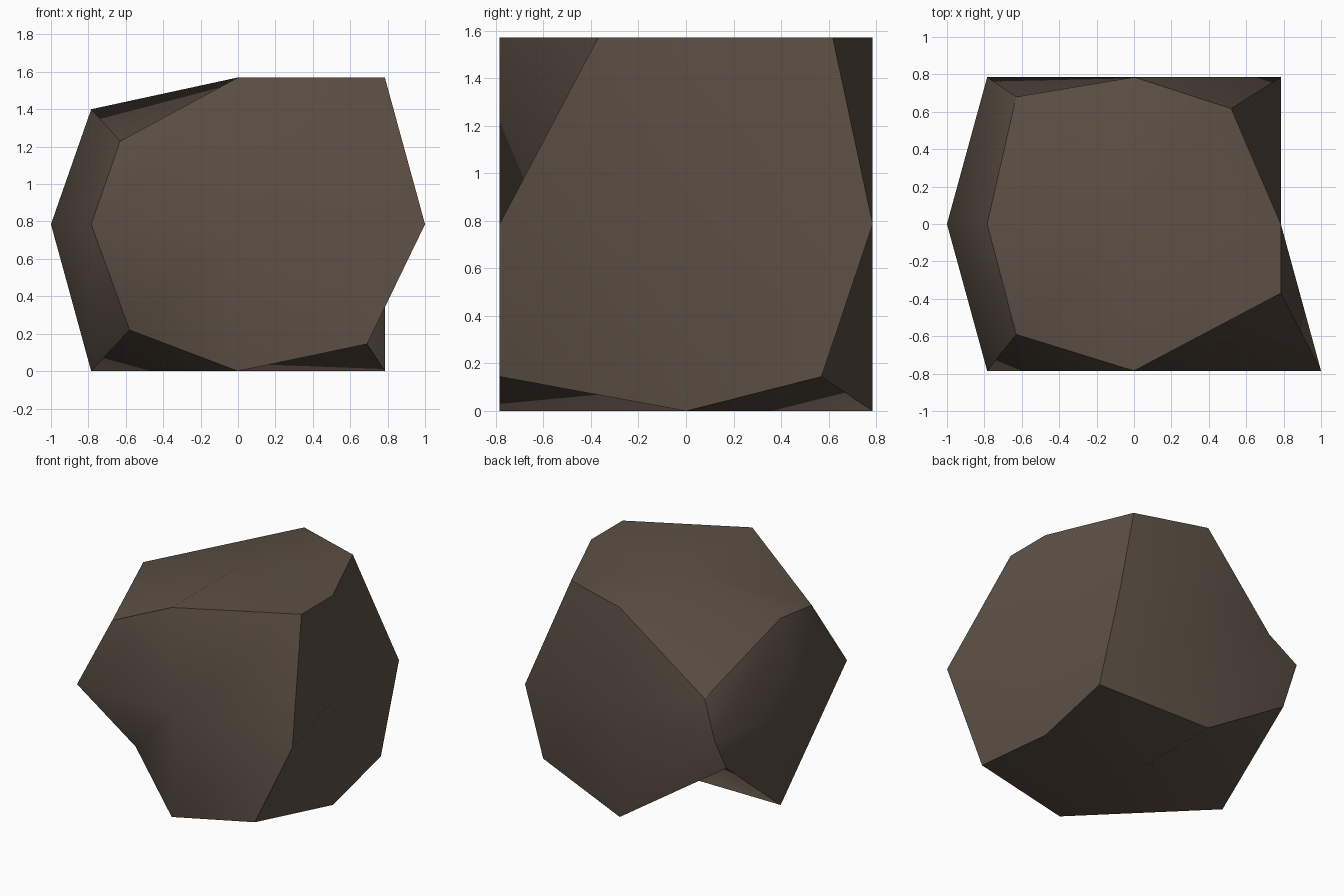
import bpy
from itertools import product

if "Cube" in bpy.data.objects:
    bpy.data.objects.remove(bpy.data.objects["Cube"])

H = 0.785  # half width of the base block

# Chipped or bulging points, keyed by their direction from the block centre
MOVED = {
    (-1, -1, 1): (-0.63, -0.59, 0.445),
    (1, -1, 1): (0.785, -0.37, 0.785),
    (-1, 1, 1): (-0.63, 0.68, 0.23),
    (1, 1, 1): (0.52, 0.617, 0.785),
    (-1, -1, -1): (-0.58, -0.385, -0.565),
    (1, -1, -1): (0.69, -0.785, -0.64),
    (-1, 1, -1): (-0.785, 0.643, -0.265),
    (1, 1, -1): (0.785, 0.57, -0.64),
    (1, -1, 0): (1.0, -0.785, 0.0),
    (-1, 0, 0): (-1.0, 0.0, 0.0),
    (-1, 0, 1): (-0.785, 0.0, 0.615),
}

# Points of a block with every side split in four, then chipped
keys = [k for k in product((-1, 0, 1), repeat=3) if any(k)]
index = {k: i for i, k in enumerate(keys)}
points = []
for k in keys:
    x, y, z = MOVED.get(k, [c * H for c in k])
    points.append((x, y, z + H))

# Four quads per side; the first point decides which way a bent quad folds
faces = []
for axis, side in product(range(3), (-1, 1)):
    for sb, sc in product((-1, 1), repeat=2):
        def at(b, c):
            k = [0, 0, 0]
            k[axis], k[(axis + 1) % 3], k[(axis + 2) % 3] = side, b, c
            return index[tuple(k)]
        quad = [at(0, 0), at(sb, 0), at(sb, sc), at(0, sc)]
        if side * sb * sc < 0:
            quad = [quad[0], quad[3], quad[2], quad[1]]   # face outwards
        fold_to_corner = sb * sc == (-side if axis == 1 else side)
        if not fold_to_corner:
            quad = quad[1:] + quad[:1]
        faces.append(quad)

mesh = bpy.data.meshes.new("boulder")
mesh.from_pydata(points, [], faces)
boulder = bpy.data.objects.new("boulder", mesh)
bpy.context.collection.objects.link(boulder)

# Dark brown stone
stone = bpy.data.materials.new("brown stone")
stone.diffuse_color = (0.108, 0.08, 0.059, 1)
stone.use_nodes = True
stone.node_tree.nodes["Principled BSDF"].inputs["Base Color"].default_value = stone.diffuse_color
mesh.materials.append(stone)

# Soft within each side, crisp ridge where two sides meet (edges at a corner)
mesh.shade_smooth()
for edge in mesh.edges:
    edge.use_edge_sharp = any(all(keys[v]) for v in edge.vertices)
